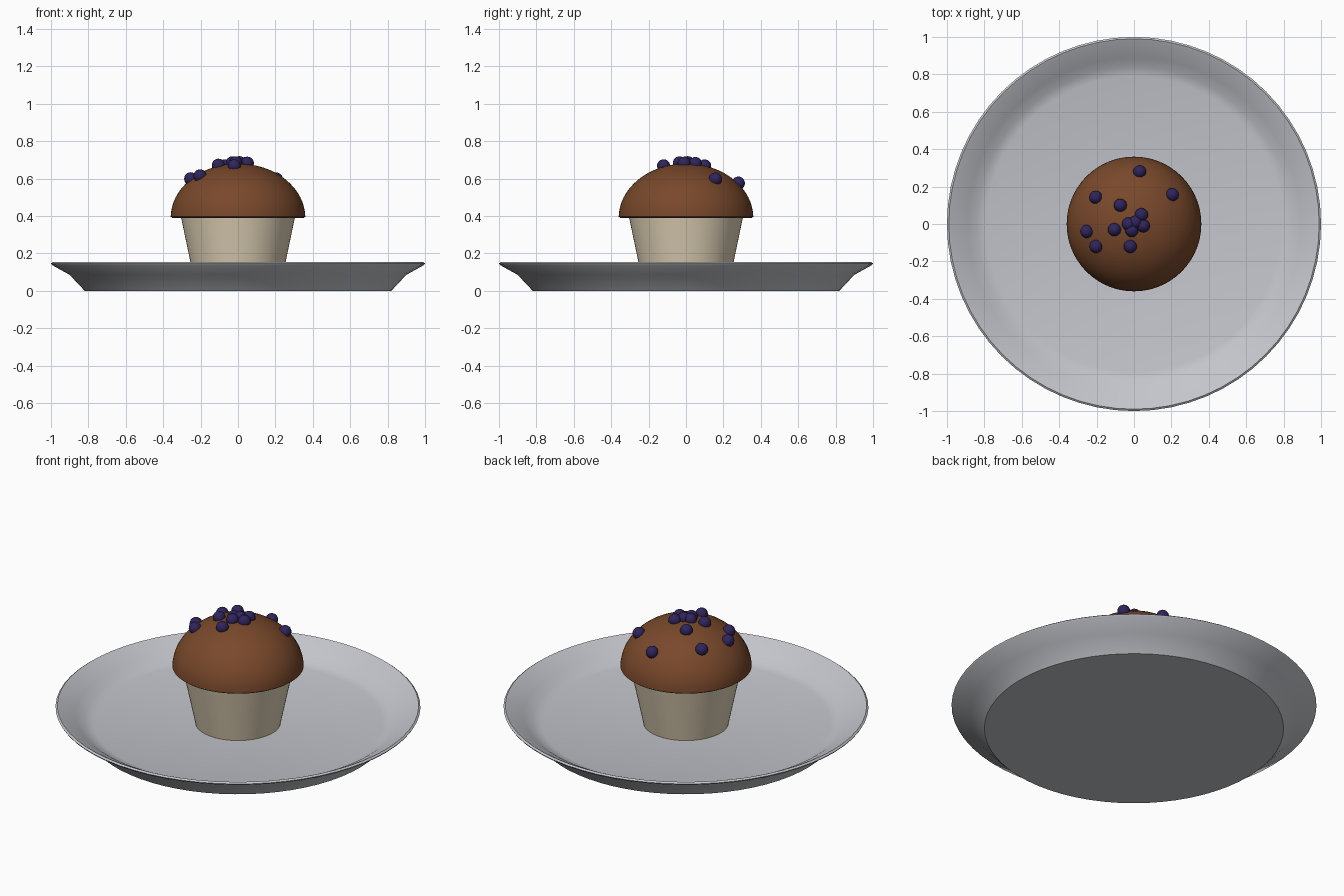
import bpy, bmesh, math

if "Cube" in bpy.data.objects:
    bpy.data.objects.remove(bpy.data.objects["Cube"])


def material(name, rgb):
    m = bpy.data.materials.new(name)
    m.diffuse_color = (*rgb, 1)
    m.use_nodes = True
    m.node_tree.nodes["Principled BSDF"].inputs["Base Color"].default_value = m.diffuse_color
    return m


grey = material("plate_grey", (0.55, 0.56, 0.60))
cream = material("paper_cream", (0.74, 0.64, 0.47))
brown = material("baked_brown", (0.19, 0.065, 0.024))
blue = material("berry_blue", (0.030, 0.018, 0.105))


def lathe(name, profile, mat, sides=64, angle=40):
    """Revolve (radius, height) points, listed from bottom to top, about z."""
    bm = bmesh.new()
    rings = []
    for r, z in profile:
        if r == 0:
            rings.append([bm.verts.new((0, 0, z))] * sides)
        else:
            rings.append([bm.verts.new((r * math.cos(2 * math.pi * i / sides),
                                        r * math.sin(2 * math.pi * i / sides), z))
                          for i in range(sides)])
    for a, b in zip(rings, rings[1:]):
        for i in range(sides):
            j = (i + 1) % sides
            bm.faces.new(dict.fromkeys((a[i], a[j], b[j], b[i])))
    bmesh.ops.recalc_face_normals(bm, faces=bm.faces)
    me = bpy.data.meshes.new(name)
    bm.to_mesh(me)
    bm.free()
    me.materials.append(mat)
    ob = bpy.data.objects.new(name, me)
    bpy.context.collection.objects.link(ob)
    bpy.ops.object.select_all(action='DESELECT')
    ob.select_set(True)
    bpy.context.view_layer.objects.active = ob
    bpy.ops.object.shade_smooth_by_angle(angle=math.radians(angle))
    return ob


# Plate: flat base, flared wall, thin rim and shallow well
lathe("plate", [(0, 0), (0.82, 0), (0.90, 0.085), (0.995, 0.138), (1.0, 0.146),
                (0.99, 0.154), (0.975, 0.147), (0.89, 0.10), (0.84, 0.065),
                (0.79, 0.052), (0, 0.05)], grey)

# Paper cup
lathe("paper_cup", [(0, 0.051), (0.233, 0.051), (0.306, 0.40), (0, 0.40)], cream)

# Muffin top: low dome with a narrow lip
BASE, RADIUS, HEIGHT = 0.39, 0.36, 0.29


def dome_z(r):
    return BASE + HEIGHT * math.sqrt(max(0, 1 - (r / RADIUS) ** 2))


dome = [(0, BASE), (0.352, BASE), (RADIUS, BASE + 0.006)]
for k in range(1, 17):
    t = math.pi / 2 * k / 16
    dome.append((RADIUS * math.cos(t) if k < 16 else 0, BASE + HEIGHT * math.sin(t)))
lathe("muffin_top", dome, brown)

# Blueberries resting half sunk in the dome
spots = [(0.03, 0.28), (0.205, 0.157), (-0.205, 0.143), (-0.073, 0.10), (0.04, 0.05),
         (-0.03, 0.0), (0.008, 0.01), (0.05, -0.01), (-0.012, -0.035), (-0.105, -0.03),
         (-0.253, -0.04), (-0.203, -0.12), (-0.02, -0.12)]
for n, (x, y) in enumerate(spots, 1):
    bpy.ops.mesh.primitive_uv_sphere_add(segments=20, ring_count=12, radius=0.035,
                                         location=(x, y, dome_z(math.hypot(x, y)) + 0.005))
    berry = bpy.context.object
    berry.name = f"blueberry_{n}"
    berry.data.materials.append(blue)
    bpy.ops.object.shade_smooth()
